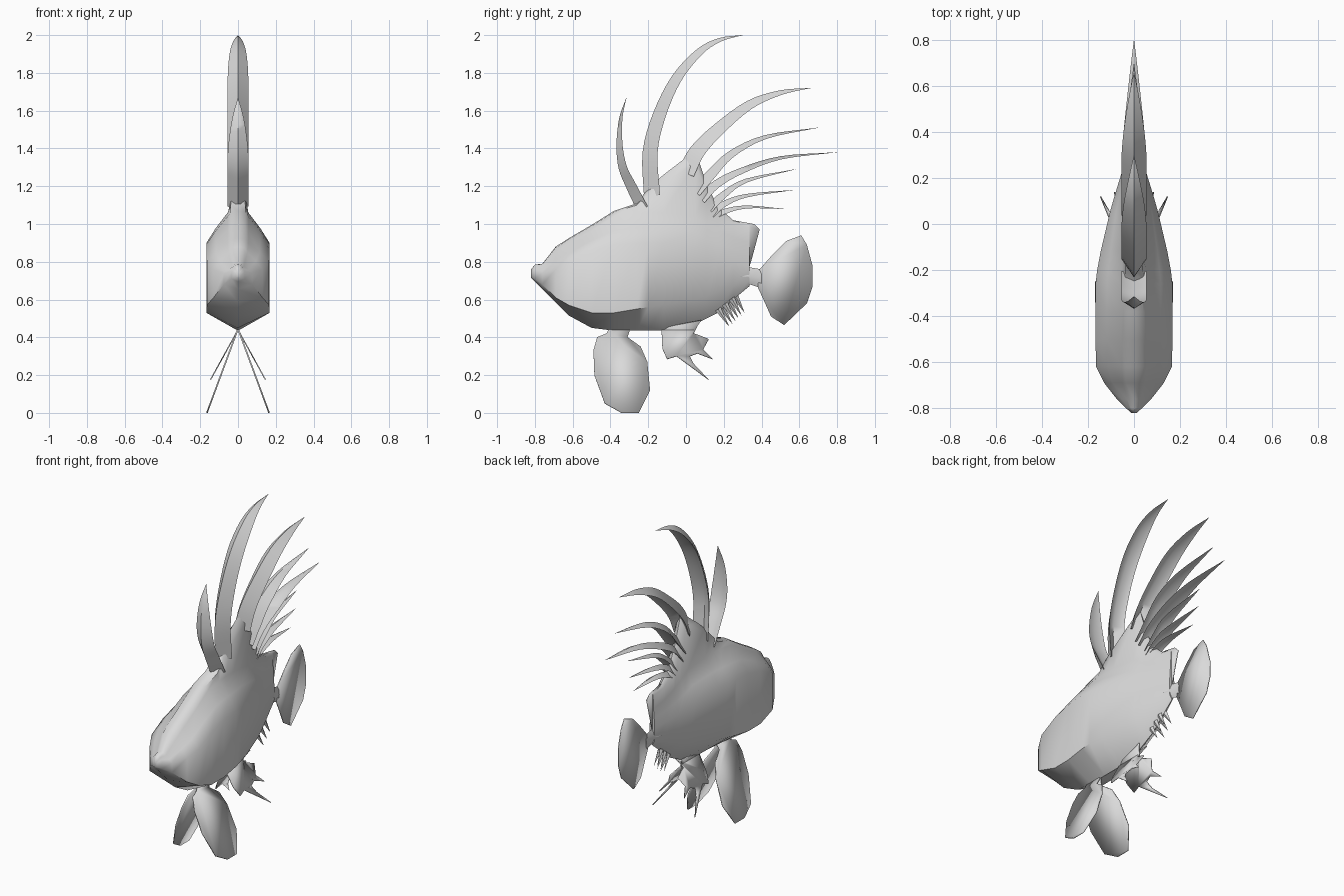
import bpy, bmesh, math
from mathutils import Vector

cube = bpy.data.objects.get("Cube")
if cube:
    bpy.data.objects.remove(cube, do_unlink=True)

grey = bpy.data.materials.new("light_grey")
grey.use_nodes = True
grey.diffuse_color = (0.7, 0.7, 0.7, 1)
grey.node_tree.nodes["Principled BSDF"].inputs["Base Color"].default_value = (0.7, 0.7, 0.7, 1)


def finish(name, bm, angle=50):
    bmesh.ops.recalc_face_normals(bm, faces=bm.faces)
    mesh = bpy.data.meshes.new(name)
    bm.to_mesh(mesh)
    bm.free()
    mesh.materials.append(grey)
    obj = bpy.data.objects.new(name, mesh)
    bpy.context.collection.objects.link(obj)
    bpy.ops.object.select_all(action='DESELECT')
    obj.select_set(True)
    bpy.context.view_layer.objects.active = obj
    bpy.ops.object.shade_smooth_by_angle(angle=math.radians(angle))
    return obj


def loft(name, rings, angle=50):
    """Skin a list of closed rings and cap both ends."""
    bm = bmesh.new()
    loops = [[bm.verts.new(p) for p in ring] for ring in rings]
    n = len(loops[0])
    for a, b in zip(loops, loops[1:]):
        for i in range(n):
            j = (i + 1) % n
            bm.faces.new((a[i], a[j], b[j], b[i]))
    bm.faces.new(loops[0])
    bm.faces.new(loops[-1])
    return finish(name, bm, angle)


def plate(name, outline, lean=0.0, root_z=0.0, thickness=0.006):
    """Thin fin from a (y, z) outline, leaning sideways below root_z."""
    bm = bmesh.new()
    bm.faces.new([bm.verts.new(((root_z - z) * lean, y, z)) for y, z in outline])
    obj = finish(name, bm)
    mod = obj.modifiers.new("thickness", 'SOLIDIFY')
    mod.thickness = thickness
    mod.offset = 0
    return obj


def smooth_path(points, steps=4):
    """Catmull-Rom curve through the points."""
    p = [Vector(q) for q in points]
    p = [2 * p[0] - p[1]] + p + [2 * p[-1] - p[-2]]
    out = []
    for a, b, c, d in zip(p, p[1:], p[2:], p[3:]):
        for k in range(steps):
            t = k / steps
            out.append(0.5 * (2 * b + (c - a) * t + (2 * a - 5 * b + 4 * c - d) * t * t
                              + (3 * b - a - 3 * c + d) * t ** 3))
    return out + [p[-2]]


def spine(name, points, width, depth):
    """Curved blade with a chevron section, ridge on its outer side."""
    path = smooth_path(points)
    rings = []
    for i, p in enumerate(path):
        t = i / (len(path) - 1)
        tangent = (path[min(i + 1, len(path) - 1)] - path[max(i - 1, 0)]).normalized()
        normal = Vector((-tangent.y, tangent.x))
        w = width * max(0.01, min(1, 1 - max(0, (t - 0.5) / 0.5) ** 1.6))
        d = depth * max(0.02, 1 - t ** 1.5)
        ridge, edge, inner = p + normal * d / 2, p - normal * d / 2, p - normal * d * 0.1
        rings.append([(0, *ridge), (w, *edge), (0, *inner), (-w, *edge)])
    return loft(name, rings, 60)


# Body: y, belly, lower side, upper side, shoulder, top, half width, crest half width
stations = [
    (-0.82, .715, .72, .74, .75, .76, .012, .006),
    (-0.80, .695, .71, .75, .775, .785, .035, .02),
    (-0.76, .655, .68, .74, .775, .79, .075, .03),
    (-0.69, .585, .61, .76, .85, .88, .13, .05),
    (-0.62, .515, .57, .80, .90, .925, .165, .055),
    (-0.50, .450, .53, .86, .965, .995, .167, .055),
    (-0.38, .435, .53, .89, 1.04, 1.07, .168, .055),
    (-0.26, .435, .55, .90, 1.06, 1.11, .167, .055),
    (-0.20, .435, .56, .90, 1.06, 1.19, .160, .052),
    (-0.12, .435, .57, .90, 1.06, 1.26, .145, .050),
    (0.05, .470, .60, .87, 1.04, 1.39, .105, .045),
    (0.11, .500, .62, .84, 1.0, 1.21, .088, .040),
    (0.17, .530, .64, .82, .97, 1.09, .070, .038),
    (0.25, .600, .67, .80, .93, 1.02, .045, .028),
    (0.335, .670, .70, .78, .90, 1.0, .018, .010),
]
rings = []
for y, zb, zl, zh, zs, zt, w, n in stations:
    half = [(w, zl), (w, zh), (w * 0.55 + n * 0.45, (zh + zs) / 2),
            (n, zs), (n * 0.7, zs + (zt - zs) * 0.8)]
    rings.append([(0, y, zb)] + [(x, y, z) for x, z in half] + [(0, y, zt)]
                 + [(-x, y, z) for x, z in reversed(half)])
loft("body", rings)

# Tail stalk, rear back lobe and tail fin
loft("tail_stalk", [[(w, y, zc), (0, y, zc + h), (-w, y, zc), (0, y, zc - h)]
                    for y, zc, w, h in ((.28, .72, .035, .07), (.34, .725, .02, .045),
                                        (.40, .71, .006, .05))])
plate("rear_back_lobe", [(.27, .76), (.335, .77), (.35, .82), (.39, .97), (.36, 1.0), (.25, 1.02)])
plate("tail_fin", [(.38, .665), (.39, .76), (.46, .84), (.53, .91), (.61, .94), (.64, .89),
                   (.67, .78), (.67, .67), (.64, .58), (.52, .465), (.45, .51), (.41, .60)])

# Back spines: path in (y, z), half width, depth
spines = [
    ([(-.23, 1.08), (-.29, 1.20), (-.335, 1.30), (-.352, 1.42), (-.345, 1.56), (-.315, 1.67)], .055, .06),
    ([(-.18, 1.15), (-.19, 1.38), (-.14, 1.58), (-.05, 1.77), (.07, 1.91), (.18, 1.975), (.30, 2.0)], .055, .085),
    ([(0, 1.27), (.06, 1.385), (.17, 1.50), (.335, 1.63), (.50, 1.695), (.66, 1.72)], .055, .09),
    ([(.05, 1.17), (.13, 1.26), (.24, 1.37), (.42, 1.46), (.70, 1.51)], .052, .06),
    ([(.08, 1.13), (.16, 1.21), (.29, 1.28), (.50, 1.35), (.80, 1.38)], .052, .05),
    ([(.12, 1.08), (.20, 1.155), (.32, 1.23), (.58, 1.29)], .038, .045),
    ([(.13, 1.05), (.20, 1.105), (.32, 1.15), (.57, 1.18)], .035, .04),
    ([(.13, 1.03), (.20, 1.065), (.32, 1.09), (.52, 1.08)], .03, .035),
]
for i, (points, width, depth) in enumerate(spines, 1):
    spine(f"back_spine_{i}", points, width, depth)

# Paired fins below the body
pectoral = [(-.40, .46), (-.42, .42), (-.47, .40), (-.49, .33), (-.485, .20), (-.43, .05), (-.34, .0),
            (-.25, .0), (-.19, .12), (-.205, .27), (-.24, .35), (-.31, .40), (-.29, .46)]
pelvic = [(-.13, .45), (-.125, .34), (-.10, .285), (-.05, .30), (.12, .175), (.04, .26), (.02, .30),
          (.06, .315), (.14, .285), (.09, .335), (.12, .39), (.07, .41), (.04, .42), (.06, .46), (.08, .49)]
for side, sign in (("left", 1), ("right", -1)):
    plate(f"{side}_pectoral_fin", pectoral, sign * 0.37, 0.445, 0.008)
    plate(f"{side}_pelvic_fin", pelvic, sign * 0.55, 0.44)

# Small spikes under the tail
for i in range(6):
    t = i / 5
    y, z = .17 + .09 * t, .55 + .07 * t
    tip_y, tip_z = .23 + .08 * t, .455 + .075 * t
    bm = bmesh.new()
    x = 0.012 * (-1) ** i
    base = [bm.verts.new(p) for p in ((x - .012, y, z), (x, y + .014, z + .01),
                                      (x + .012, y, z), (x, y - .014, z - .01))]
    tip = bm.verts.new((x * 1.5, tip_y, tip_z))
    bm.faces.new(base)
    for a, b in zip(base, base[1:] + base[:1]):
        bm.faces.new((a, b, tip))
    finish(f"belly_spike_{i + 1}", bm)
